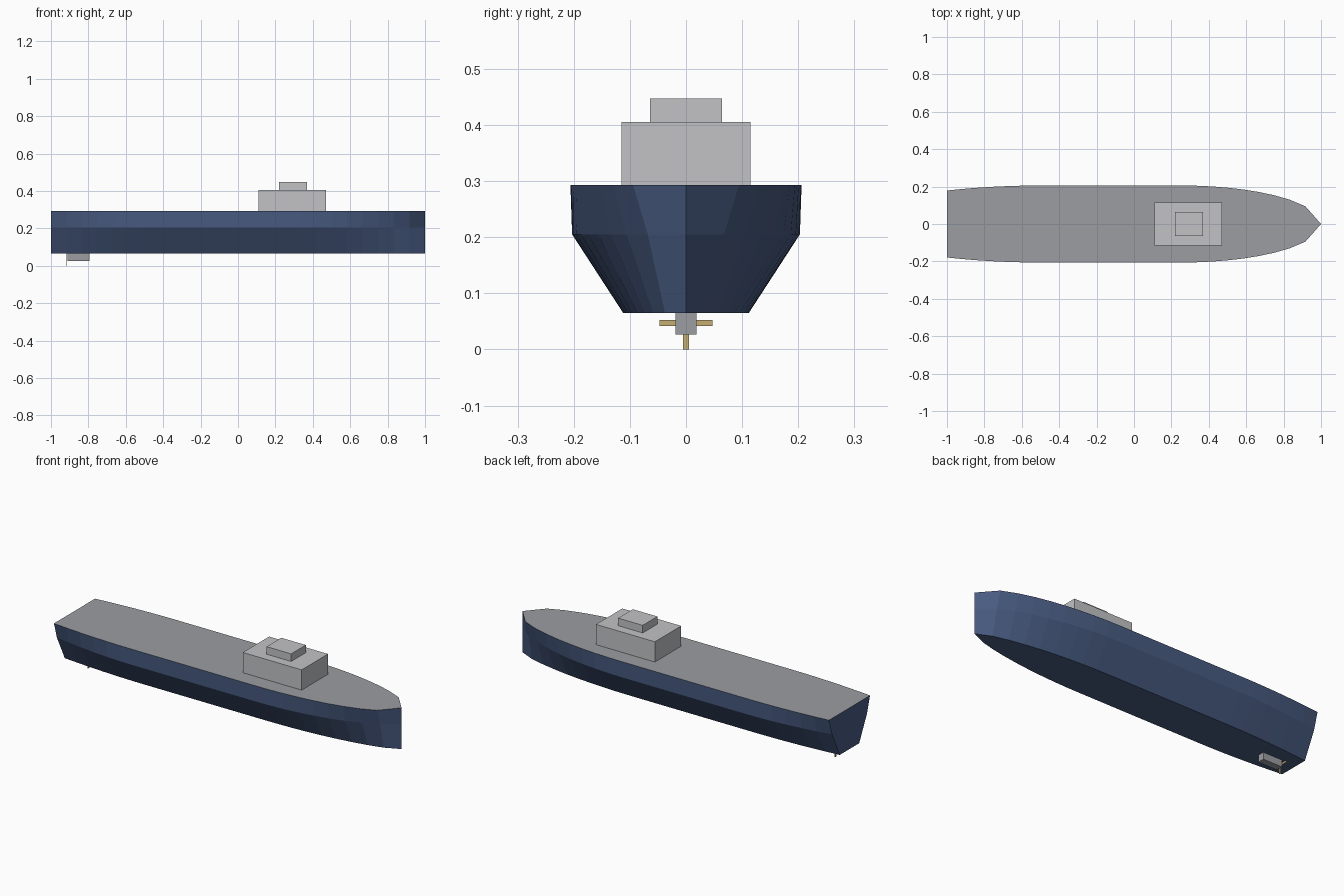
import bpy, bmesh, math

cube = bpy.data.objects.get("Cube")
if cube:
    bpy.data.objects.remove(cube, do_unlink=True)


def material(name, rgb):
    m = bpy.data.materials.new(name)
    m.use_nodes = True
    m.diffuse_color = (*rgb, 1)
    m.node_tree.nodes["Principled BSDF"].inputs["Base Color"].default_value = (*rgb, 1)
    return m


NAVY = material("navy hull", (0.065, 0.105, 0.22))
DECK = material("deck grey", (0.33, 0.34, 0.36))
HOUSE = material("light grey", (0.54, 0.545, 0.56))
BRASS = material("brass", (0.55, 0.42, 0.17))


def finish(name, bm, *mats):
    mesh = bpy.data.meshes.new(name)
    bmesh.ops.recalc_face_normals(bm, faces=bm.faces)
    bm.to_mesh(mesh)
    bm.free()
    for m in mats:
        mesh.materials.append(m)
    obj = bpy.data.objects.new(name, mesh)
    bpy.context.collection.objects.link(obj)
    return obj


def box(name, low, high, mat):
    bm = bmesh.new()
    bmesh.ops.create_cube(bm, size=1)
    for v in bm.verts:
        v.co = [(a + b) / 2 + c * (b - a) for a, b, c in zip(low, high, v.co)]
    return finish(name, bm, mat)


def fullness(x, sharp):
    """Share of the midship half-breadth; sharp is higher for lower lines."""
    if x > 0.25:
        u = (x - 0.25) / 0.75
        return max(0, 1 - u * u) ** (0.7 if sharp else 0.5)
    u = max(0, (-0.5 - x) / 0.5)
    return (1 - 0.13 * u * u) ** (2 if sharp else 1)


# Hull: loft from keel through chine to deck at evenly spaced stations
LINES = [(0.112, 0.065, 1), (0.203, 0.205, 1), (0.206, 0.293, 0)]
STEPS = 24
bm = bmesh.new()
rings = []
for i in range(STEPS):
    x = -1 + 2 * i / STEPS
    half = [(w * fullness(x, s), z) for w, z, s in LINES]
    rings.append([bm.verts.new((x, -y, z)) for y, z in half]
                 + [bm.verts.new((x, y, z)) for y, z in reversed(half)])
stem = [bm.verts.new((1, 0, z)) for _, z, _ in LINES]
rings.append(stem + stem[::-1])

bm.faces.new(rings[0])  # transom
for a, b in zip(rings, rings[1:]):
    for j in range(6):
        k = (j + 1) % 6
        corners = list(dict.fromkeys((a[j], a[k], b[k], b[j])))
        face = bm.faces.new(corners)
        face.material_index = 1 if j == 2 else 0  # deck strip
finish("hull", bm, NAVY, DECK)

# Superstructure
box("deckhouse", (0.11, -0.115, 0.293), (0.47, 0.115, 0.405), HOUSE)
box("wheelhouse", (0.22, -0.064, 0.405), (0.37, 0.064, 0.447), HOUSE)

# Skeg and four-bladed propeller
box("skeg", (-0.912, -0.019, 0.027), (-0.795, 0.019, 0.066), DECK)
for n in range(4):
    blade = box(f"propeller_blade_{n + 1}", (-0.002, 0, -0.0055), (0.002, 0.047, 0.0055), BRASS)
    blade.location = (-0.915, 0, 0.047)
    blade.rotation_euler.x = n * math.pi / 2
